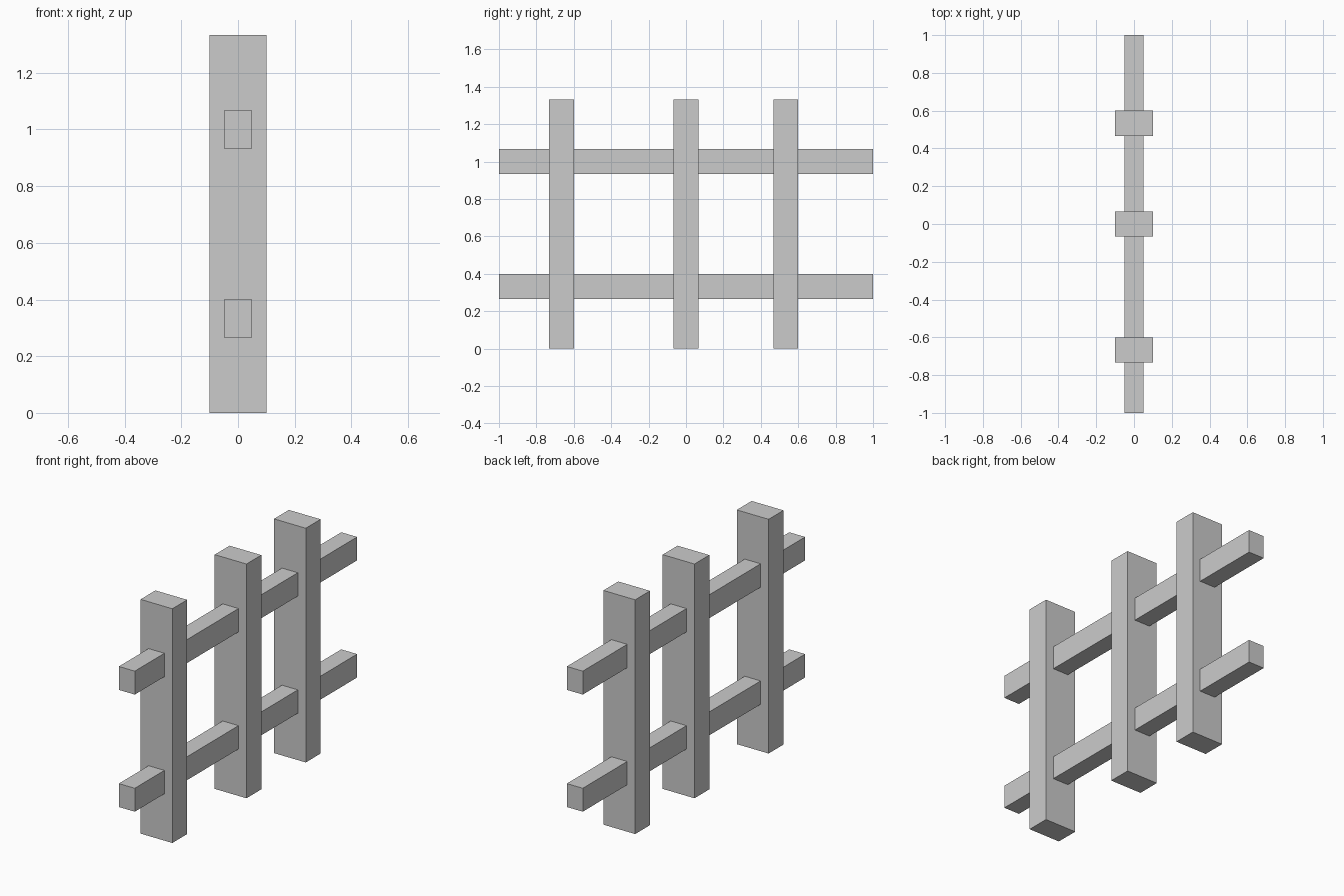
import bpy

cube = bpy.data.objects.get("Cube")
if cube:
    bpy.data.objects.remove(cube, do_unlink=True)

# Single plain grey
GREY = (0.6, 0.6, 0.6, 1)
grey = bpy.data.materials.new("plain_grey")
grey.use_nodes = True
grey.diffuse_color = GREY
grey.node_tree.nodes["Principled BSDF"].inputs["Base Color"].default_value = GREY

BEAM = 2 / 15        # thickness shared by posts and rails
HEIGHT = 10 * BEAM


def box(name, centre, size):
    bpy.ops.mesh.primitive_cube_add(size=1, location=centre)
    obj = bpy.context.object
    obj.name = name
    obj.scale = size
    bpy.ops.object.transform_apply(location=False, rotation=False, scale=True)
    obj.data.materials.append(grey)
    return obj


# Upright posts, unevenly spaced along the fence
for name, y in (("front_post", -5 * BEAM), ("middle_post", 0), ("back_post", 4 * BEAM)):
    box(name, (0, y, HEIGHT / 2), (0.2, BEAM, HEIGHT))

# Horizontal rails passing through the posts
for name, z in (("lower_rail", 2.5 * BEAM), ("upper_rail", 7.5 * BEAM)):
    box(name, (0, 0, z), (0.1, 2, BEAM))
